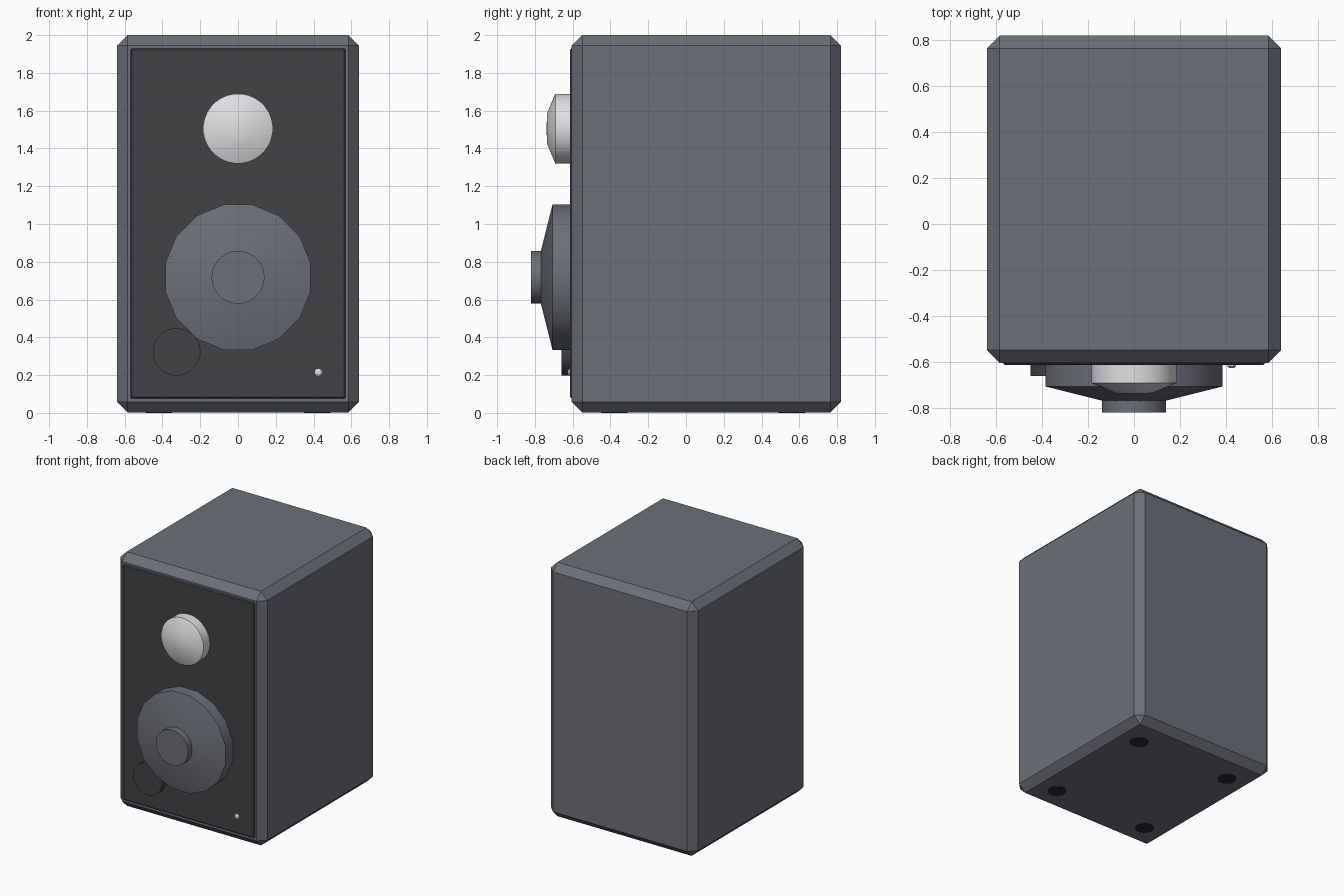
import bpy, bmesh, math

cube = bpy.data.objects.get("Cube")
if cube:
    bpy.data.objects.remove(cube, do_unlink=True)


def material(name, color):
    m = bpy.data.materials.new(name)
    m.use_nodes = True
    m.diffuse_color = (*color, 1)
    m.node_tree.nodes["Principled BSDF"].inputs["Base Color"].default_value = (*color, 1)
    return m


GREY = material("slate grey", (0.15, 0.16, 0.19))
DARK = material("charcoal", (0.055, 0.054, 0.062))
BLACK = material("foot black", (0.02, 0.02, 0.022))
SILVER = material("silver", (0.75, 0.75, 0.77))


def finish(bm, name, mat, smooth=False):
    bmesh.ops.recalc_face_normals(bm, faces=bm.faces)
    mesh = bpy.data.meshes.new(name)
    bm.to_mesh(mesh)
    bm.free()
    mesh.materials.append(mat)
    ob = bpy.data.objects.new(name, mesh)
    bpy.context.collection.objects.link(ob)
    if smooth:
        bpy.ops.object.select_all(action='DESELECT')
        ob.select_set(True)
        bpy.context.view_layer.objects.active = ob
        bpy.ops.object.shade_smooth_by_angle(angle=math.radians(35))
    return ob


def chamfered_box(name, low, high, chamfer, mat):
    bm = bmesh.new()
    bmesh.ops.create_cube(bm, size=1)
    for v in bm.verts:
        v.co = [l + (c + 0.5) * (h - l) for c, l, h in zip(v.co, low, high)]
    bmesh.ops.bevel(bm, geom=bm.edges[:], offset=chamfer, segments=1,
                    affect='EDGES', profile=0.5)
    return finish(bm, name, mat)


def turned(name, x, z, profile, sides, mat):
    """Revolve (radius, y) points around an axis running front to back."""
    bm = bmesh.new()
    rings = []
    for r, y in profile:
        angles = [2 * math.pi * (i + 0.5) / sides for i in range(sides)]
        rings.append([bm.verts.new((x + r * math.cos(a), y, z + r * math.sin(a)))
                      for a in angles])
    for a, b in zip(rings, rings[1:]):
        for i in range(sides):
            j = (i + 1) % sides
            bm.faces.new((a[i], a[j], b[j], b[i]))
    bm.faces.new(rings[0])
    bm.faces.new(rings[-1])
    return finish(bm, name, mat, True)


# Cabinet and front panel
chamfered_box("cabinet", (-0.64, -0.605, 0.002), (0.64, 0.82, 2), 0.056, GREY)
chamfered_box("front_panel", (-0.57, -0.614, 0.076), (0.57, -0.58, 1.93), 0.008, DARK)

# Drivers, port and indicator, all seated on the panel
SEAT = -0.611
turned("tweeter", 0, 1.505,
       [(0.185, SEAT), (0.185, -0.692), (0.08, -0.736), (0.005, -0.738)], 32, SILVER)
turned("woofer_cone", 0, 0.718,
       [(0.392, SEAT), (0.392, -0.707), (0.135, -0.77)], 16, GREY)
turned("woofer_cap", 0, 0.718, [(0.14, -0.74), (0.14, -0.82)], 32, GREY)
turned("bass_port", -0.325, 0.323, [(0.126, SEAT), (0.126, -0.66)], 32, DARK)
turned("indicator_light", 0.425, 0.215,
       [(0.02, SEAT), (0.02, -0.62), (0.01, -0.627)], 8, SILVER)

# Feet, nearly flush with the underside
for side, x in (("right", -0.42), ("left", 0.42)):
    for end, y in (("front", -0.38), ("back", 0.56)):
        bm = bmesh.new()
        bmesh.ops.create_cone(bm, cap_ends=True, segments=24, radius1=0.07,
                              radius2=0.07, depth=0.02)
        bmesh.ops.translate(bm, verts=bm.verts, vec=(x, y, 0.01))
        finish(bm, f"{end}_{side}_foot", BLACK, True)
